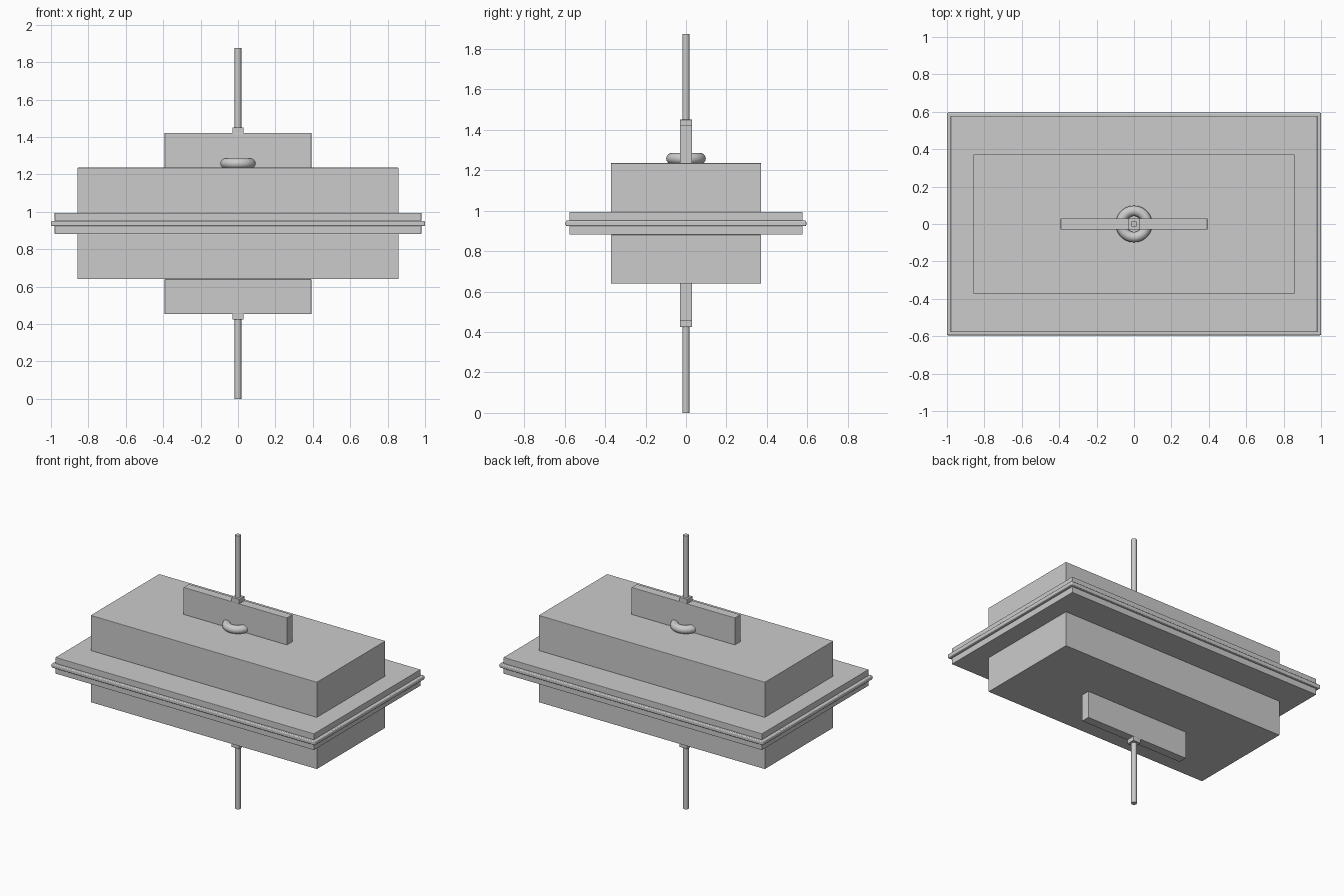
import bpy

if "Cube" in bpy.data.objects:
    bpy.data.objects.remove(bpy.data.objects["Cube"])

MID = 0.9375  # the body is mirrored about this height


def finish(ob, name, bevel=0.0, segments=2):
    ob.name = name
    ob.data.name = name
    if bevel:
        mod = ob.modifiers.new("Bevel", 'BEVEL')
        mod.width = bevel
        mod.segments = segments
    return ob


def box(name, sx, sy, z0, z1, bevel=0.0, segments=2):
    bpy.ops.mesh.primitive_cube_add(size=1, location=(0, 0, (z0 + z1) / 2))
    ob = bpy.context.object
    ob.scale = (sx, sy, z1 - z0)
    bpy.ops.object.transform_apply(location=False, rotation=False, scale=True)
    return finish(ob, name, bevel, segments)


def rod(name, radius, z0, z1):
    bpy.ops.mesh.primitive_cylinder_add(vertices=16, radius=radius, depth=z1 - z0,
                                        location=(0, 0, (z0 + z1) / 2))
    ob = bpy.context.object
    bpy.ops.object.shade_smooth_by_angle()
    return finish(ob, name)


# Seal strip between the two halves, with a rounded edge
box("seal", 2.0, 1.19, MID - 0.0135, MID + 0.0135, 0.006, 3)

# Matching upper and lower halves
for side, s in (("upper", 1), ("lower", -1)):
    def span(a, b):
        return sorted((MID + s * a, MID + s * b))

    box(side + "_flange", 1.96, 1.155, *span(0.0135, 0.056), 0.002)
    box(side + "_shell", 1.716, 0.742, *span(0.056, 0.298), 0.002)
    box(side + "_fin", 0.784, 0.06, *span(0.298, 0.484), 0.002)
    box(side + "_pin_block", 0.06, 0.06, *span(0.482, 0.513), 0.002)
    rod(side + "_pin", 0.0175, *span(0.513, MID))

# Ring resting on the upper shell around the fin
bpy.ops.mesh.primitive_torus_add(major_segments=40, minor_segments=16,
                                 major_radius=0.070, minor_radius=0.028,
                                 location=(0, 0, 1.258))
bpy.ops.object.shade_smooth_by_angle(angle=1.0)
finish(bpy.context.object, "ring")
